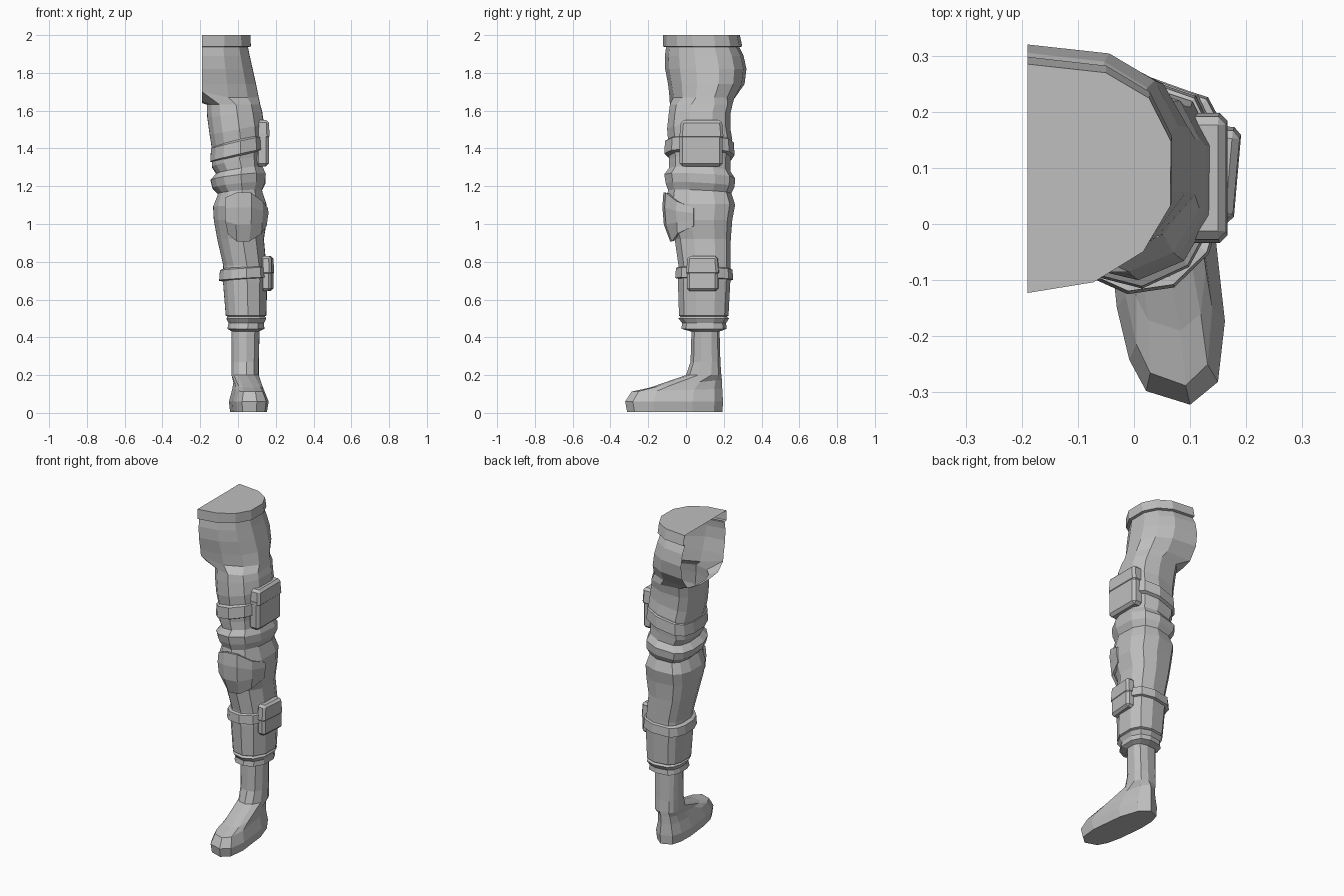
import bpy, bmesh, math

cube = bpy.data.objects.get("Cube")
if cube:
    bpy.data.objects.remove(cube, do_unlink=True)

grey = bpy.data.materials.new("plain_grey")
grey.use_nodes = True
TONE = (0.52, 0.52, 0.52, 1)
grey.diffuse_color = TONE
grey.node_tree.nodes["Principled BSDF"].inputs["Base Color"].default_value = TONE

OUTER, INNER = 8, 4          # points round the outside and the inner thigh
CUT = -0.19                  # plane where the hip is left open
ANGLES = [math.radians(-120 + 240 * i / (OUTER - 1)) for i in range(OUTER)]
ANGLES += [math.radians(120 + 120 * (i + 1) / (INNER + 1)) for i in range(INNER)]


def finish(name, bm):
    bmesh.ops.recalc_face_normals(bm, faces=bm.faces)
    mesh = bpy.data.meshes.new(name)
    bm.to_mesh(mesh)
    bm.free()
    obj = bpy.data.objects.new(name, mesh)
    bpy.context.collection.objects.link(obj)
    mesh.materials.append(grey)
    return obj


def spread(values, low, high):
    a, b = min(values), max(values)
    return [low + (v - a) / (b - a) * (high - low) for v in values]


def squared(angle, power):
    """Point on a unit circle, pushed towards a square by a low power."""
    return [math.copysign(abs(v) ** power, v) for v in (math.cos(angle), math.sin(angle))]


def ring(z, x0, x1, y0, y1, tilt_x=0, tilt_y=0, shear=0, front=0.95, back=0.7):
    """Closed ring filling the given extents, optionally tilted."""
    points = [squared(a, back if math.sin(a) > 0 else front) for a in ANGLES]
    xs = spread([p[0] for p in points], x0, x1)
    ys = spread([p[1] for p in points], y0, y1)
    cx, cy = (x0 + x1) / 2, (y0 + y1) / 2
    return [(x + shear * (y - 0.1), y, z + tilt_x * (x - cx) + tilt_y * (y - cy))
            for x, y in zip(xs, ys)]


def foot_ring(z, x0, x1, y0, y1, tilt_y=0):
    """Blunt-toed ring, turned a little outwards."""
    return ring(z, x0, x1, y0, y1, 0, tilt_y, -0.11, 0.7, 0.8)


def half_ring(z, x1, y0, y1):
    """Open half ring that starts and ends on the cut plane, fuller behind."""
    phis = [math.pi * (i / (OUTER - 1) - 0.5) for i in range(OUTER)]
    points = [squared(p, 0.75 if p > 0 else 0.95) for p in phis]
    xs = spread([p[0] for p in points], CUT, x1)
    ys = spread([p[1] for p in points], y0, y1)
    xs[0] = xs[-1] = CUT
    return [(x, y, z) for x, y in zip(xs, ys)]


def loft(name, rings, cap_start=False, cap_end=False):
    bm = bmesh.new()
    rows = [[bm.verts.new(p) for p in r] for r in rings]
    for a, b in zip(rows, rows[1:]):
        n = len(a)
        closed = n == OUTER + INNER
        for i in range(n if closed else n - 1):
            j = (i + 1) % n
            bm.faces.new((a[i], a[j], b[j], b[i]))
    if cap_start:
        bm.faces.new(rows[0])
    if cap_end:
        bm.faces.new(rows[-1])
    return finish(name, bm)


def strap(name, z, height, x0, x1, y0, y1, tilt_x, tilt_y):
    """Raised band wrapped round the leg."""
    h, depth = height / 2, 0.025
    rings = []
    for dz, d in ((-h, depth), (-h * 0.8, 0), (h * 0.7, 0.004), (h, depth)):
        rings.append(ring(z + dz, x0 + d, x1 - d, y0 + d, y1 - d, tilt_x, tilt_y))
    return loft(name, rings)


def box(name, centre, size, chamfer, turn=0, taper=1.0):
    """Chamfered box whose top edge can be narrowed."""
    bm = bmesh.new()
    bmesh.ops.create_cube(bm, size=1)
    for v in bm.verts:
        if v.co.z > 0:
            v.co.y *= taper
            v.co.x *= taper
    bmesh.ops.scale(bm, vec=size, verts=bm.verts)
    bmesh.ops.bevel(bm, geom=bm.edges[:], offset=chamfer, segments=1, affect='EDGES')
    obj = finish(name, bm)
    obj.location = centre
    obj.rotation_euler.z = math.radians(turn)
    return obj


# Waistband with a closed top
loft("waistband", [
    half_ring(1.935, 0.045, -0.10, 0.275),
    half_ring(1.94, 0.068, -0.123, 0.298),
    half_ring(2.0, 0.066, -0.123, 0.285),
], cap_end=True)

# Trouser hip: open shell ending in the crotch seam
crotch = [(x, y, 1.67) for x, y, z in half_ring(0, 0.11, -0.082, 0.27)]
crotch[0] = (CUT, -0.09, 1.70)
crotch[-1] = (CUT, 0.26, 1.67)
crotch += [(CUT, 0.2, 1.65), (CUT, 0.13, 1.64), (CUT, 0.05, 1.64), (CUT, -0.04, 1.65)]
loft("trouser_hip", [
    half_ring(1.94, 0.052, -0.105, 0.28),
    half_ring(1.89, 0.062, -0.112, 0.305),
    half_ring(1.82, 0.078, -0.11, 0.32),
    half_ring(1.74, 0.096, -0.095, 0.31),
    crotch[:OUTER],
])

# Trouser leg with fabric folds
loft("trouser_leg", [
    crotch,
    ring(1.632, -0.165, 0.118, -0.085, 0.246),
    ring(1.58, -0.163, 0.128, -0.092, 0.235, 0.1),
    ring(1.50, -0.15, 0.138, -0.10, 0.235, 0.2),
    ring(1.44, -0.14, 0.14, -0.095, 0.245, 0.22),
    ring(1.33, -0.138, 0.13, -0.09, 0.235, 0.2, -0.06),
    ring(1.285, -0.115, 0.13, -0.09, 0.235, 0.15, -0.06),
    ring(1.25, -0.145, 0.147, -0.115, 0.26, 0.12, -0.06),
    ring(1.205, -0.135, 0.145, -0.108, 0.257, 0.1, -0.06),
    ring(1.17, -0.105, 0.127, -0.095, 0.24, 0.08, -0.05),
    ring(1.10, -0.132, 0.15, -0.108, 0.26, 0.05),
    ring(1.02, -0.128, 0.153, -0.092, 0.245),
    ring(0.92, -0.11, 0.137, -0.06, 0.237),
    ring(0.78, -0.078, 0.15, -0.04, 0.235),
    ring(0.70, -0.08, 0.155, -0.043, 0.235),
    ring(0.515, -0.065, 0.15, -0.037, 0.225),
    ring(0.505, -0.045, 0.13, -0.02, 0.21),
])

# Gathered ankle cuff
loft("ankle_cuff", [
    ring(0.515, -0.05, 0.14, -0.02, 0.21),
    ring(0.50, -0.062, 0.15, -0.04, 0.228),
    ring(0.475, -0.05, 0.137, -0.02, 0.212),
    ring(0.445, -0.056, 0.14, -0.025, 0.215),
    ring(0.43, -0.03, 0.11, 0.03, 0.175),
])

strap("thigh_strap", 1.40, 0.09, -0.147, 0.148, -0.115, 0.257, 0.23, -0.03)
strap("calf_strap", 0.737, 0.07, -0.10, 0.166, -0.057, 0.25, 0.06, -0.03)

# Knee pad wrapped over the front and outer side
bm = bmesh.new()
columns = []
for angle, top, bottom in ((-122, 1.14, 0.95), (-98, 1.165, 0.91), (-68, 1.165, 0.91),
                           (-38, 1.12, 0.95), (-8, 1.085, 0.99)):
    column = []
    for t, s in ((0, 0.98), (0.3, 1.01), (0.65, 0.97), (1, 0.79)):
        s = max(s, 0.94) if angle > -50 else s
        x, y = squared(math.radians(angle), 0.95)
        column.append(bm.verts.new((0.012 + 0.142 * s * x, 0.07 + 0.187 * s * y,
                                    top + (bottom - top) * t)))
    columns.append(column)
for a, b in zip(columns, columns[1:]):
    for i in range(len(a) - 1):
        bm.faces.new((a[i], b[i], b[i + 1], a[i + 1]))
knee = finish("knee_pad", bm)
shell = knee.modifiers.new("thickness", 'SOLIDIFY')
shell.thickness = 0.016
shell.offset = 0

# Cargo pockets on the outer side, each with a flap over the body
box("thigh_pocket", (0.128, 0.08, 1.40), (0.07, 0.228, 0.19), 0.016)
box("thigh_pocket_flap", (0.128, 0.082, 1.5), (0.078, 0.235, 0.1), 0.014, 0, 0.92)
box("calf_pocket", (0.154, 0.088, 0.71), (0.055, 0.165, 0.13), 0.014, -5)
box("calf_pocket_flap", (0.155, 0.088, 0.78), (0.06, 0.175, 0.1), 0.013, -5, 0.9)

# Boot: sole, blunt toe, instep and shaft
loft("boot", [
    foot_ring(0.006, -0.052, 0.124, -0.312, 0.193),
    foot_ring(0.06, -0.058, 0.132, -0.322, 0.196),
    foot_ring(0.12, -0.04, 0.112, -0.288, 0.192, 0.03),
    foot_ring(0.155, -0.03, 0.108, -0.19, 0.19, 0.11),
    ring(0.2, -0.034, 0.11, 0.0, 0.187),
    ring(0.27, -0.034, 0.11, 0.024, 0.182),
    ring(0.46, -0.036, 0.115, 0.03, 0.177),
], cap_start=True)
